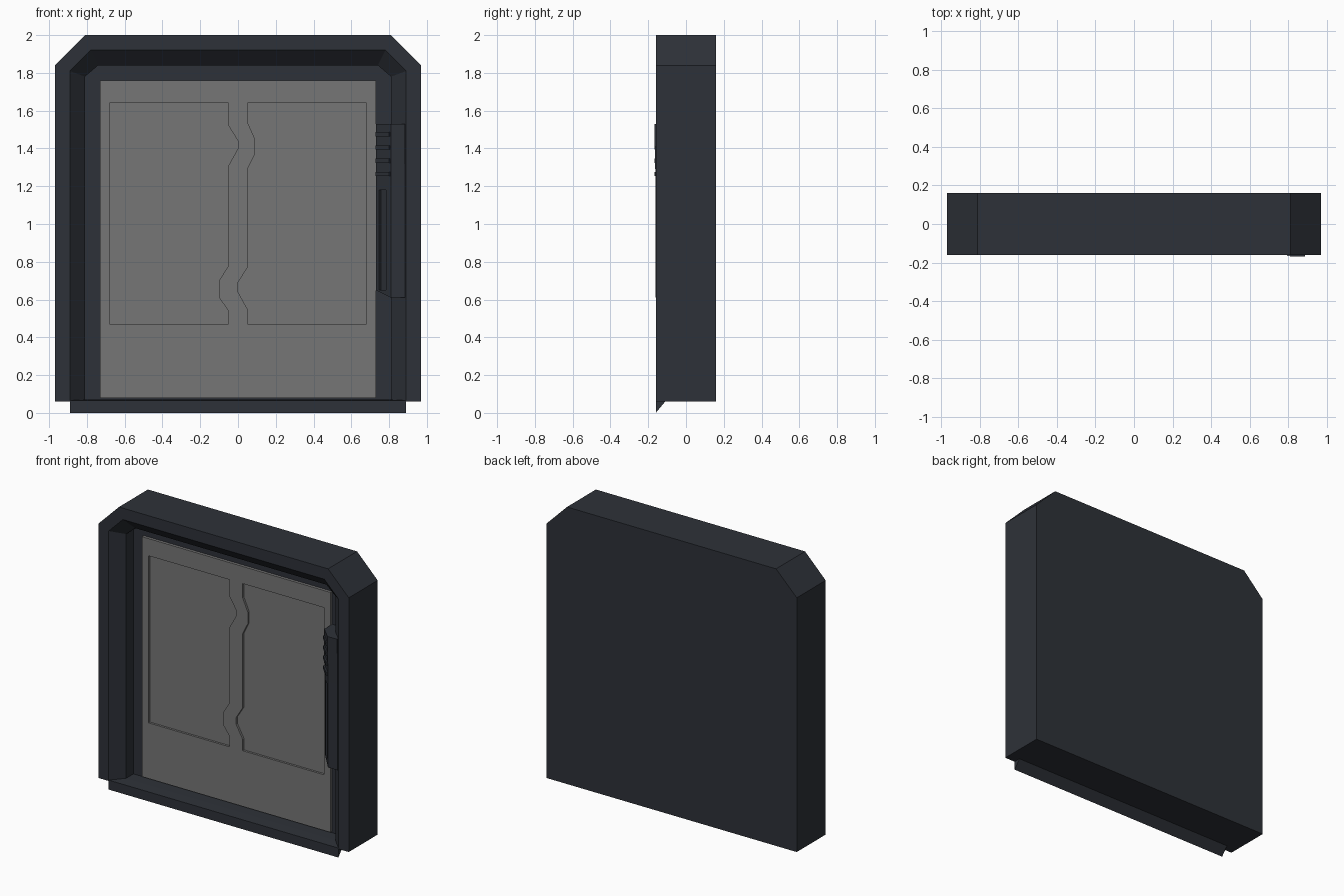
import bpy, bmesh, math
from mathutils import Matrix

if "Cube" in bpy.data.objects:
    bpy.data.objects.remove(bpy.data.objects["Cube"])


def material(name, rgb):
    m = bpy.data.materials.new(name)
    m.diffuse_color = (*rgb, 1)
    m.use_nodes = True
    m.node_tree.nodes["Principled BSDF"].inputs["Base Color"].default_value = m.diffuse_color
    return m


DARK = material("dark_metal", (0.027, 0.031, 0.04))
GREY = material("grey_panel", (0.18, 0.18, 0.18))


def finish(name, bm, mat):
    bmesh.ops.recalc_face_normals(bm, faces=bm.faces)
    me = bpy.data.meshes.new(name)
    bm.to_mesh(me)
    bm.free()
    me.materials.append(mat)
    ob = bpy.data.objects.new(name, me)
    bpy.context.scene.collection.objects.link(ob)
    return ob


def loft(name, loops, mat):
    """Join equal-length point loops with quads and cap both ends."""
    bm = bmesh.new()
    rings = [[bm.verts.new(p) for p in loop] for loop in loops]
    n = len(rings[0])
    for a, b in zip(rings, rings[1:]):
        for i in range(n):
            j = (i + 1) % n
            bm.faces.new((a[i], a[j], b[j], b[i]))
    bm.faces.new(rings[0])
    bm.faces.new(rings[-1])
    return finish(name, bm, mat)


def prism(name, outline, y0, y1, mat):
    return loft(name, [[(x, y, z) for x, z in outline] for y in (y0, y1)], mat)


def box(name, centre, size, mat, turn=0):
    bm = bmesh.new()
    bmesh.ops.create_cube(bm, size=1, matrix=Matrix.Translation(centre)
                          @ Matrix.Rotation(turn, 4, 'Z') @ Matrix.Diagonal((*size, 1)))
    return finish(name, bm, mat)


def cut(target, cutter):
    mod = target.modifiers.new("cut", 'BOOLEAN')
    mod.operation, mod.solver, mod.object = 'DIFFERENCE', 'EXACT', cutter
    bpy.context.view_layer.objects.active = target
    bpy.ops.object.modifier_apply(modifier=mod.name)
    bpy.data.objects.remove(cutter)


def arch(w, bottom, shoulder, top_w, top, y):
    half = [(w, bottom), (w, shoulder), (top_w, top)]
    return [(x, y, z) for x, z in half] + [(-x, y, z) for x, z in reversed(half)]


# Frame: solid back, chamfered opening, flat recess floor
loft("door_frame", [
    arch(0.97, 0.06, 1.84, 0.81, 2.0, 0.16),
    arch(0.97, 0.06, 1.84, 0.81, 2.0, -0.16),
    arch(0.89, 0.066, 1.81, 0.78, 1.92, -0.16),
    arch(0.81, 0.07, 1.78, 0.74, 1.84, -0.08),
    arch(0.81, 0.07, 1.78, 0.74, 1.84, 0.0)], DARK)

# Wedge-shaped lip below the opening
loft("bottom_lip", [[(x, -0.16, 0), (x, -0.16, 0.066), (x, -0.105, 0.066)]
                    for x in (-0.89, 0.89)], DARK)

# Raised panel with two shaped recesses
panel = box("door_panel", (0, -0.005, 0.92), (1.46, 0.03, 1.68), GREY)
left_edge = [(-0.05, 1.64), (-0.05, 1.52), (0, 1.44), (0, 1.40), (-0.05, 1.31),
             (-0.05, 0.78), (-0.10, 0.70), (-0.10, 0.61), (-0.05, 0.54), (-0.05, 0.47)]
right_edge = [(0.05, 1.64), (0.05, 1.54), (0.09, 1.45), (0.09, 1.37), (0.05, 1.29),
              (0.05, 0.77), (0, 0.69), (0, 0.64), (0.05, 0.55), (0.05, 0.47)]
for side, edge in ((-0.68, left_edge), (0.68, right_edge)):
    cut(panel, prism("recess_cutter", edge + [(side, 0.47), (side, 1.64)], -0.1, -0.005, GREY))


# Control block on the right jamb, slightly thicker at the top
def section(z_low, z, lean):
    return [(0.73, 0.0, z_low), (0.73, -0.08 - lean, z_low), (0.81, -0.16 - lean, z),
            (0.885, -0.16 - lean, z), (0.885, 0.0, z)]


block = loft("control_block", [section(0.65, 0.61, 0.001), section(1.21, 1.21, 0.001),
                               section(1.53, 1.53, 0.008)], DARK)
cut(block, box("groove_cutter", (0.765, -0.116, 0.915), (0.05, 0.03, 0.53), DARK, -math.pi / 4))

# Ribs on the sloping face of the block
for i in range(4):
    box(f"grip_rib_{i + 1}", (0.767, -0.128, 1.265 + i * 0.07), (0.1, 0.012, 0.022),
        DARK, -math.pi / 4)
